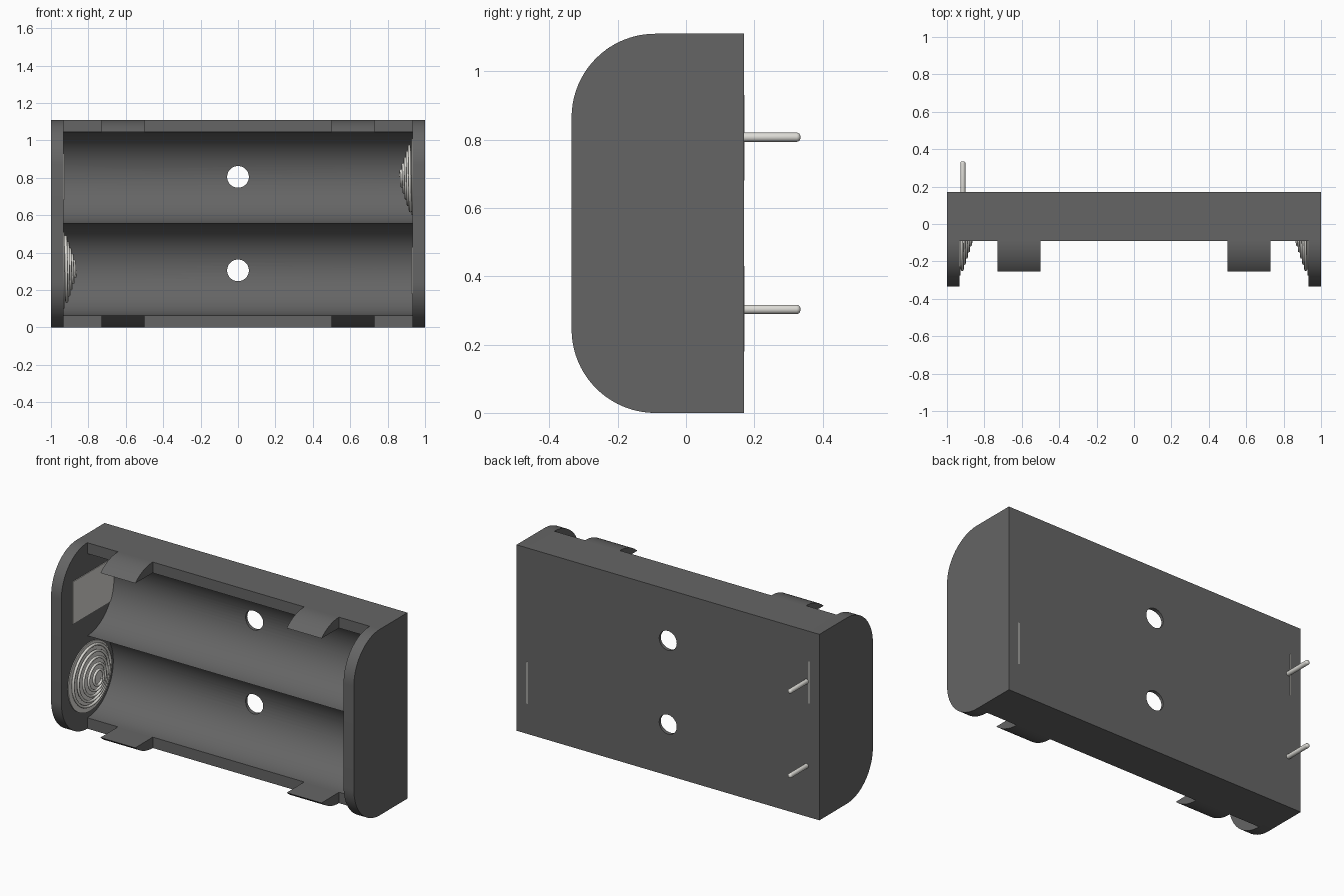
import bpy, math
from math import sin, cos, pi

if "Cube" in bpy.data.objects:
    bpy.data.objects.remove(bpy.data.objects["Cube"])

FRONT, LIP, BACK, HEIGHT = -0.335, -0.09, 0.17, 1.11
INNER, R = 0.932, 0.245          # inner face of end plates, trough radius
Z_LOW, Z_HIGH = 0.31, 0.80       # trough axes


def material(name, color):
    m = bpy.data.materials.new(name)
    m.diffuse_color = (*color, 1)
    m.use_nodes = True
    m.node_tree.nodes["Principled BSDF"].inputs["Base Color"].default_value = m.diffuse_color
    return m


PLASTIC = material("dark_plastic", (0.13, 0.13, 0.13))
METAL = material("metal", (0.72, 0.71, 0.67))


def finish(ob, name, mat, angle=30):
    ob.name = name
    ob.data.materials.clear()
    ob.data.materials.append(mat)
    bpy.ops.object.select_all(action='DESELECT')
    bpy.context.view_layer.objects.active = ob
    ob.select_set(True)
    bpy.ops.object.shade_smooth_by_angle(angle=math.radians(angle))
    return ob


def arc(cy, cz, r, a0, a1, n):
    return [(cy + r * cos(a0 + (a1 - a0) * i / n), cz + r * sin(a0 + (a1 - a0) * i / n))
            for i in range(n + 1)]


def extrude(name, profile, x0, x1, mat):
    """Extrude a closed (y, z) profile along x."""
    n = len(profile)
    verts = [(x, y, z) for x in (x0, x1) for y, z in profile]
    faces = [tuple(range(n)), tuple(range(2 * n - 1, n - 1, -1))]
    faces += [(i, i + n, (i + 1) % n + n, (i + 1) % n) for i in range(n)]
    me = bpy.data.meshes.new(name)
    me.from_pydata(verts, [], faces)
    ob = bpy.data.objects.new(name, me)
    bpy.context.collection.objects.link(ob)
    bpy.context.view_layer.objects.active = ob
    ob.select_set(True)
    bpy.ops.object.mode_set(mode='EDIT')
    bpy.ops.mesh.select_all(action='SELECT')
    bpy.ops.mesh.normals_make_consistent(inside=False)
    bpy.ops.object.mode_set(mode='OBJECT')
    return finish(ob, name, mat)


def cylinder(r, depth, loc, rot, n=48):
    bpy.ops.mesh.primitive_cylinder_add(vertices=n, radius=r, depth=depth,
                                        location=loc, rotation=rot)
    return bpy.context.object


def apply_modifier(ob, mod):
    bpy.ops.object.select_all(action='DESELECT')
    bpy.context.view_layer.objects.active = ob
    ob.select_set(True)
    bpy.ops.object.modifier_apply(modifier=mod.name)


# Tray with two half-round troughs
profile = [(BACK, 0), (LIP, 0)]
profile += arc(LIP, Z_LOW, R, -pi / 2, pi / 2, 40)
profile += arc(LIP, Z_HIGH, R, -pi / 2, pi / 2, 40)[1:]
profile += [(LIP, HEIGHT), (BACK, HEIGHT)]
tray = extrude("tray", profile, -INNER, INNER, PLASTIC)

# Screw holes through the tray floor
for z in (0.305, 0.805):
    cutter = cylinder(0.058, 0.4, (0, 0.2, z), (pi / 2, 0, 0))
    mod = tray.modifiers.new("hole", 'BOOLEAN')
    mod.operation, mod.solver, mod.object = 'DIFFERENCE', 'EXACT', cutter
    apply_modifier(tray, mod)
    bpy.data.objects.remove(cutter)
finish(tray, "tray", PLASTIC)

# End plates with rounded front corners
CR = LIP - FRONT
plate = [(BACK, HEIGHT)] + arc(LIP, HEIGHT - CR, CR, pi / 2, pi, 20)
plate += arc(LIP, CR, CR, pi, 1.5 * pi, 20) + [(BACK, 0)]
extrude("end_plate_left", plate, -1, -INNER, PLASTIC)
extrude("end_plate_right", plate, INNER, 1, PLASTIC)

# Retaining tabs: curved outside, flat inside
tip = math.acos(0.165 / CR)
tab = [(LIP, 0.065)] + arc(LIP, CR, CR, 1.5 * pi, pi + tip, 12)
tab_top = [(y, HEIGHT - z) for y, z in tab]
for side, x0 in (("left", -0.73), ("right", 0.50)):
    extrude("tab_bottom_" + side, tab, x0, x0 + 0.23, PLASTIC)
    extrude("tab_top_" + side, tab_top, x0, x0 + 0.23, PLASTIC)

# Contacts: each end has one spring and one flat strip, swapped on the other end
for side, s, zs, zf in (("left", -1, 0.305, 0.805), ("right", 1, 0.805, 0.305)):
    yc = -0.07
    disc = cylinder(0.205, 0.006, (s * (INNER - 0.002), yc, zs), (0, pi / 2, 0), 64)
    finish(disc, "spring_base_" + side, METAL)

    # Conical spring
    cu = bpy.data.curves.new("spring", 'CURVE')
    cu.dimensions, cu.bevel_depth, cu.bevel_resolution = '3D', 0.008, 2
    cu.use_fill_caps = True
    sp = cu.splines.new('POLY')
    turns, n = 5, 200
    sp.points.add(n)
    for i, p in enumerate(sp.points):
        t = i / n
        r, a = 0.19 - 0.165 * t, -s * 2 * pi * turns * t
        p.co = (s * (INNER - 0.008 - 0.056 * t), yc + r * cos(a), zs + r * sin(a), 1)
    spring = bpy.data.objects.new("spring_" + side, cu)
    bpy.context.collection.objects.link(spring)
    bpy.ops.object.select_all(action='DESELECT')
    bpy.context.view_layer.objects.active = spring
    spring.select_set(True)
    bpy.ops.object.convert(target='MESH')
    finish(bpy.context.object, "spring_" + side, METAL, 60)

    # Flat contact strip, its edge just showing at the back
    strip = [(-0.23, zf - 0.125), (BACK + 0.001, zf - 0.125),
             (BACK + 0.001, zf + 0.125), (-0.23, zf + 0.125)]
    extrude("contact_strip_" + side, strip, s * (INNER + 0.002), s * (INNER - 0.004), METAL)

# Solder pins with rounded ends
for name, z in (("lower", 0.303), ("upper", 0.807)):
    pin = cylinder(0.0135, 0.175, (-0.915, 0.2475, z), (pi / 2, 0, 0), 24)
    mod = pin.modifiers.new("round", 'BEVEL')
    mod.width, mod.segments = 0.011, 4
    apply_modifier(pin, mod)
    finish(pin, "pin_" + name, METAL, 40)
